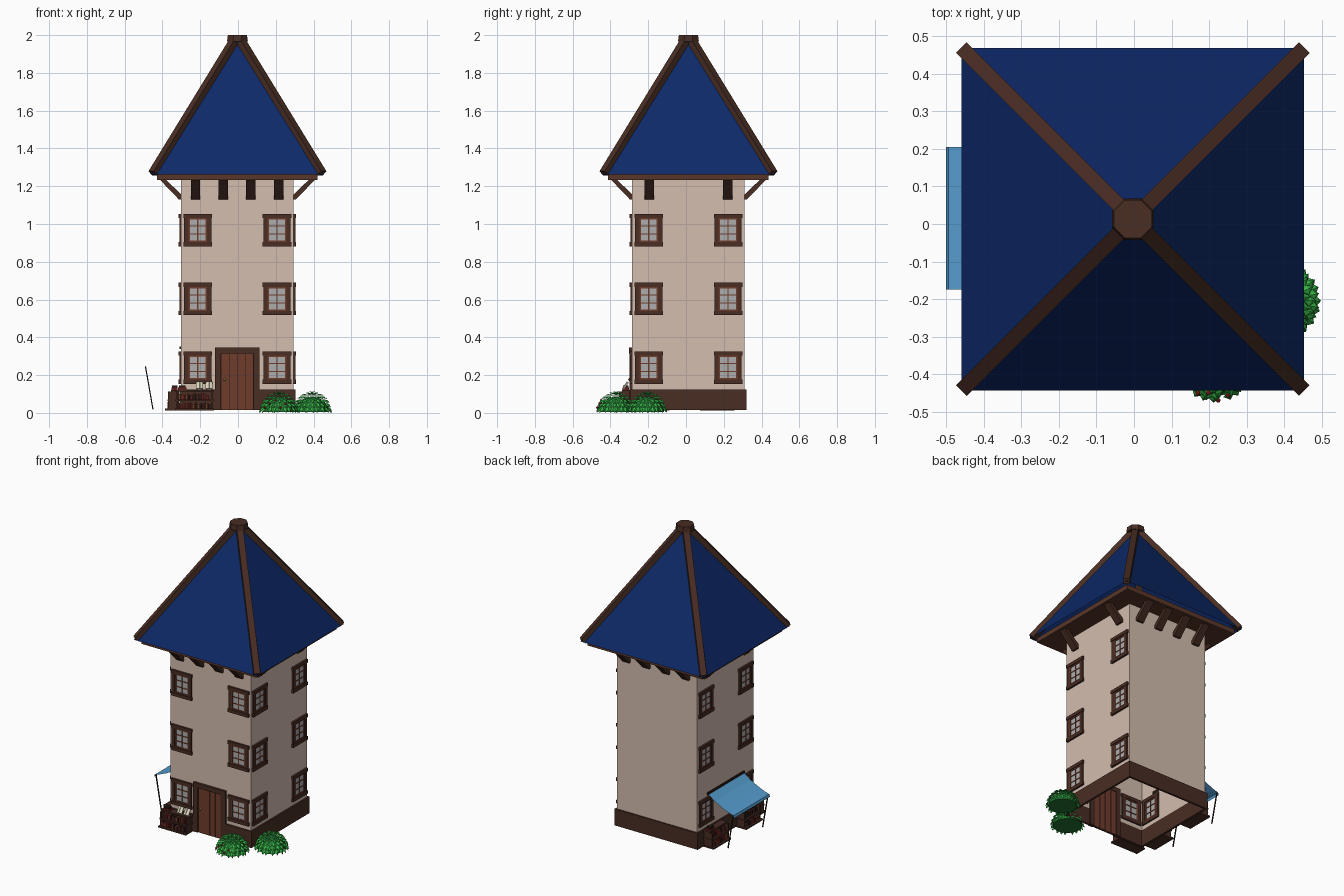
import bpy, bmesh, math, random
from mathutils import Matrix, Vector

if "Cube" in bpy.data.objects:
    bpy.data.objects.remove(bpy.data.objects["Cube"])

random.seed(4)
C = Vector((-0.003, 0.013, 0))      # tower axis
H = 0.298                           # half width of the tower
Z0 = 0.015                          # underside of the walls

COLORS = dict(wall=(.66, .51, .43), roof=(.004, .022, .14), dark=(.065, .026, .017),
              brown=(.1, .037, .022), red=(.16, .045, .025), glass=(.42, .42, .42),
              black=(.02, .01, .008), awning=(.09, .33, .61), leaf=(.035, .45, .06),
              core=(.015, .17, .03), paper=(.7, .66, .5), berry=(.5, .02, .02),
              gold=(.6, .4, .08), maroon=(.13, .012, .012))
MATS = {}
for key, rgb in COLORS.items():
    MATS[key] = bpy.data.materials.new(key)
    MATS[key].diffuse_color = (*rgb, 1)


def finish(bm, name, mat, M=Matrix()):
    me = bpy.data.meshes.new(name)
    bm.transform(M)
    bm.to_mesh(me)
    bm.free()
    ob = bpy.data.objects.new(name, me)
    ob.data.materials.append(MATS[mat])
    bpy.context.collection.objects.link(ob)
    return ob


def add_box(bm, x0, x1, y0, y1, z0, z1, rot=Matrix()):
    m = (Matrix.Translation(((x0 + x1) / 2, (y0 + y1) / 2, (z0 + z1) / 2)) @ rot
         @ Matrix.Diagonal((x1 - x0, y1 - y0, z1 - z0, 1)))
    return bmesh.ops.create_cube(bm, size=1, matrix=m)


def boxes(name, mat, items, M=Matrix()):
    bm = bmesh.new()
    for it in items:
        add_box(bm, *it)
    return finish(bm, name, mat, M)


def beam(name, mat, a, b, w, t):
    a, b = Vector(a), Vector(b)
    d = b - a
    M = Matrix.Translation((a + b) / 2) @ d.to_track_quat('Z', 'Y').to_matrix().to_4x4()
    return boxes(name, mat, [(-w / 2, w / 2, -t / 2, t / 2, -d.length / 2, d.length / 2)], M)


def side(i):
    """Frame of wall i (front, right, back, left): x along wall, -y outward, y=0 on wall."""
    return (Matrix.Translation(C) @ Matrix.Rotation(i * math.pi / 2, 4, 'Z')
            @ Matrix.Translation((0, -H, 0)))


# Hollow walls, open underneath
bm = bmesh.new()
add_box(bm, -H, H, -H, H, Z0, 1.24)
bmesh.ops.delete(bm, geom=[f for f in bm.faces if abs(f.normal.z) > .5], context='FACES')
finish(bm, "walls", 'wall', Matrix.Translation(C))

# Plinth boards, leaving the doorway free
P = H + .01
for i in range(4):
    spans = [(-P, -.12), (.115, P)] if i == 0 else [(-P, P)]
    boxes("plinth", 'dark', [(a, b, -.01, .004, Z0, .125) for a, b in spans], side(i))

# Roof: pyramid shell, eave board, hip beams and cap
bm = bmesh.new()
bmesh.ops.create_cone(bm, cap_ends=False, segments=4, radius1=.456 * math.sqrt(2), radius2=0.002,
                      depth=.73, matrix=Matrix.Translation((0, 0, 1.262 + .365))
                      @ Matrix.Rotation(math.pi / 4, 4, 'Z'))
finish(bm, "roof", 'roof', Matrix.Translation(C))
boxes("eave_board", 'brown', [(-.425, .425, -.425, .425, 1.232, 1.264)], Matrix.Translation(C))
for sx in (-1, 1):
    for sy in (-1, 1):
        beam("hip_beam", 'dark', C + Vector((sx * .447, sy * .447, 1.268)),
             C + Vector((sx * .02, sy * .02, 1.965)), .04, .036)
bm = bmesh.new()
bmesh.ops.create_cone(bm, cap_ends=True, segments=8, radius1=.06, radius2=.055, depth=.035,
                      matrix=Matrix.Translation((0, 0, 1.9825)) @ Matrix.Rotation(math.pi / 8, 4, 'Z'))
finish(bm, "roof_cap", 'dark', Matrix.Translation(C))

# Diagonal eave brackets
for i, us in enumerate([(-.222, -.075, .07, .218), (-.208, .208)] * 2):
    bm = bmesh.new()
    for u in us:
        prof = [(.005, 1.13), (-.012, 1.13), (-.112, 1.234), (-.08, 1.234), (.005, 1.152)]
        f = bm.faces.new([bm.verts.new((u - .025, y, z)) for y, z in prof])
        ext = bmesh.ops.extrude_face_region(bm, geom=[f])
        bmesh.ops.translate(bm, vec=(.05, 0, 0),
                            verts=[v for v in ext['geom'] if isinstance(v, bmesh.types.BMVert)])
    bmesh.ops.recalc_face_normals(bm, faces=bm.faces)
    finish(bm, "eave_brackets", 'dark', side(i))


# Windows on front, right and left walls
def window(M, u, z):
    M = M @ Matrix.Translation((u, 0, z))
    w, h, t = .072, .086, .022
    boxes("window_frame", 'dark',
          [(-w, -w + t, -.01, .01, -h, h), (w - t, w, -.01, .01, -h, h),
           (-w - .004, w + .004, -.013, .01, h - t, h),
           (-w - .004, w + .004, -.013, .01, -h, -h + t)], M)
    w, h, t = w - t, h - t, .008
    bars = [(-w, -w + t, -.007, .007, -h, h), (w - t, w, -.007, .007, -h, h),
            (-w, w, -.007, .007, h - t, h), (-w, w, -.007, .007, -h, -h + t),
            (-.003, .003, -.006, .006, -h, h)]
    bars += [(-w, w, -.006, .006, q - .003, q + .003) for q in (-h / 3, h / 3)]
    boxes("window_bars", 'red', bars, M)
    boxes("window_glass", 'glass', [(-w, w, -.003, .003, -h, h)], M)


for i in (0, 1, 3):
    for u in (-.21, .21):
        for z in (.24, .603, .968):
            window(side(i), u, z)

# Door with frame, planks and knob
F = side(0)
boxes("door_frame", 'dark', [(-.12, -.087, -.014, .012, Z0, .345), (.084, .118, -.014, .012, Z0, .345),
                             (-.12, .118, -.016, .012, .315, .345)], F)
boxes("door_planks", 'red', [(-.085 + k * .0425, -.0455 + k * .0425, -.008, .008, Z0, .315)
                             for k in range(4)], F)
boxes("door_backing", 'black', [(-.087, .084, -.005, .005, Z0, .315)], F)
bm = bmesh.new()
bmesh.ops.create_icosphere(bm, subdivisions=1, radius=.008, matrix=Matrix.Translation((-.067, -.014, .177)))
finish(bm, "door_knob", 'gold', F)

# Awning over the left wall, with sagging cloth, wall rail and two poles
bm = bmesh.new()
prof = [(-.303, .345), (-.355, .308), (-.41, .279), (-.46, .258), (-.494, .248), (-.5, .232)]
rows = [[bm.verts.new((x, y, z)) for x, z in prof] for y in (-.175, .205)]
for k in range(len(prof) - 1):
    bm.faces.new((rows[0][k], rows[0][k + 1], rows[1][k + 1], rows[1][k]))
bmesh.ops.recalc_face_normals(bm, faces=bm.faces)
finish(bm, "awning_cloth", 'awning')
boxes("awning_rail", 'black', [(-.31, -.298, -.18, .21, .337, .352)])
for y in (-.168, .198):
    beam("awning_pole", 'black', (-.49, y, .247), (-.45, y, .018), .006, .006)


# Book stalls: stepped shelves filled with books, open books on top
def stall(i, u0, u1, open_books):
    M = side(i)
    tiers = [(.012, .085), (.062, .072), (.112, .055)]
    shelf = [(u0, u1, -d, -.01, z, z + .01) for z, d in tiers]
    shelf += [(u, u + .01, -.07, -.012, .012, .114) for u in (u0 + .004, u1 - .014)]
    boxes("book_stall", 'dark', shelf, M)
    groups = {'maroon': [], 'red': [], 'black': []}
    for z, d in tiers[:2]:
        u = u0 + .018
        while u < u1 - .026:
            w = random.uniform(.007, .014)
            groups[random.choice(list(groups))].append(
                (u, u + w, -d + .012, -.018, z + .01, z + random.uniform(.032, .045)))
            u += w + .002
    groups['maroon'].append((u0 + .015, u0 + .06, -.05, -.018, .122, .134))
    groups['black'].append((u0 + .02, u0 + .055, -.048, -.02, .134, .144))
    for mat, items in groups.items():
        boxes("stall_books", mat, items, M)
    for u in open_books:
        R = M @ Matrix.Translation((u, -.035, .145)) @ Matrix.Rotation(math.radians(-35), 4, 'X')
        for s in (-1, 1):
            tilt = Matrix.Rotation(s * .3, 4, 'Z')
            boxes("open_book", 'paper',
                  [(s * .009 - .009, s * .009 + .009, -.004, .003, -.022, .022, tilt)], R)


stall(0, -.33, -.125, (-.2, -.15))
stall(3, -.245, -.06, ())
stall(3, .1, .275, ())


# Bushes: dome core with overlapping rings of folded leaves
def bush(x, y, r, h, berries):
    M = Matrix.Translation((x, y, 0))
    bm = bmesh.new()
    bmesh.ops.create_uvsphere(bm, u_segments=16, v_segments=8, radius=.9 * r,
                              matrix=Matrix.Diagonal((1, 1, .9 * h / r, 1)))
    bmesh.ops.bisect_plane(bm, geom=bm.verts[:] + bm.edges[:] + bm.faces[:], plane_co=(0, 0, .006),
                           plane_no=(0, 0, 1), clear_inner=True)
    bmesh.ops.holes_fill(bm, edges=[e for e in bm.edges if e.is_boundary])
    finish(bm, "bush_core", 'core', M)

    def dome(el, az, k):
        return Vector((r * k * math.cos(el) * math.cos(az), r * k * math.cos(el) * math.sin(az),
                       max(0, h * k * math.sin(el))))
    bm = bmesh.new()
    for ring in range(7):
        el = .1 + ring * .235
        n = max(5, round(20 * math.cos(el)))
        for j in range(n):
            az = (j + .5 * (ring % 2)) * math.tau / n + random.uniform(-.08, .08)
            half = math.pi / n * 1.05
            base, tip = dome(el + .27, az, .9), dome(el - .1, az, 1.06)
            mid, lft, rgt = dome(el + .08, az, 1.03), dome(el + .09, az - half, .95), dome(el + .09, az + half, .95)
            b, t, m, l, q = [bm.verts.new(p) for p in (base, tip, mid, lft, rgt)]
            for tri in ((b, l, m), (l, t, m), (b, m, q), (m, t, q)):
                bm.faces.new(tri)
    finish(bm, "bush_leaves", 'leaf', M)
    if berries:
        bm = bmesh.new()
        for k in range(berries):
            bmesh.ops.create_icosphere(bm, subdivisions=1, radius=.007, matrix=Matrix.Translation(
                dome(.25 + .2 * (k % 3), -2.4 + k * .3, 1.03)))
        finish(bm, "bush_berries", 'berry', M)


bush(.217, -.37, .1, .108, 5)
bush(.392, -.205, .1, .108, 0)

for m in bpy.data.materials:
    if m.users and not m.is_grease_pencil:
        m.use_nodes = True
        m.node_tree.nodes["Principled BSDF"].inputs["Base Color"].default_value = m.diffuse_color
